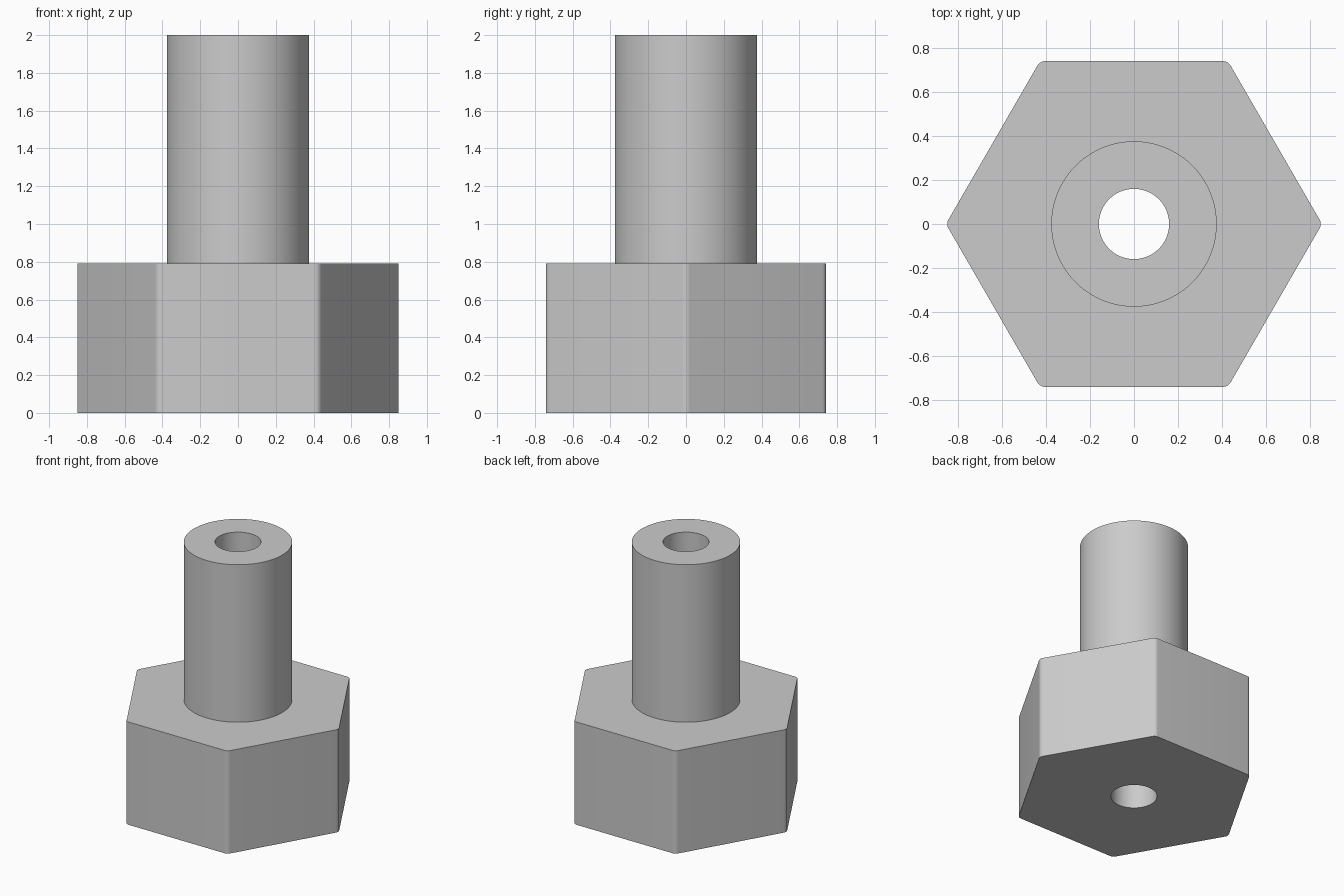
import bpy, bmesh
from math import cos, sin, pi, radians

cube = bpy.data.objects.get("Cube")
if cube:
    bpy.data.objects.remove(cube, do_unlink=True)

GREY = (0.6, 0.6, 0.6, 1)
SEGS = 16            # points per sixth of a turn
CORNER = 0.811       # distance from axis to the hexagon's corner centres
ROUND = 0.04         # hexagon corner rounding
SHANK, BORE = 0.377, 0.16
HEAD_TOP, TOP = 0.79, 2.0

metal = bpy.data.materials.new("light_grey_metal")
metal.use_nodes = True
metal.diffuse_color = GREY
metal.node_tree.nodes["Principled BSDF"].inputs["Base Color"].default_value = GREY


def ring(bm, radius, z, corner=0.0):
    """Circle, or a rounded hexagon when its arcs are pushed out to the corners."""
    verts = []
    for k in range(6):
        a = k * pi / 3
        for j in range(SEGS):
            t = a + ((j + 0.5) / SEGS - 0.5) * pi / 3
            verts.append(bm.verts.new((corner * cos(a) + radius * cos(t),
                                       corner * sin(a) + radius * sin(t), z)))
    return verts


# Hexagonal head, round shank and through bore as one closed skin
bm = bmesh.new()
rings = [
    ring(bm, ROUND, 0, CORNER),
    ring(bm, ROUND, HEAD_TOP, CORNER),
    ring(bm, SHANK, HEAD_TOP),
    ring(bm, SHANK, TOP),
    ring(bm, BORE, TOP),
    ring(bm, BORE, 0),
]
for low, high in zip(rings, rings[1:] + rings[:1]):
    for i in range(len(low)):
        n = (i + 1) % len(low)
        bm.faces.new((low[i], low[n], high[n], high[i]))
bmesh.ops.recalc_face_normals(bm, faces=bm.faces)

mesh = bpy.data.meshes.new("hex_standoff")
bm.to_mesh(mesh)
bm.free()
mesh.materials.append(metal)
standoff = bpy.data.objects.new("hex_standoff", mesh)
bpy.context.collection.objects.link(standoff)

# Smooth round walls, crisp rims
bpy.ops.object.select_all(action="DESELECT")
standoff.select_set(True)
bpy.context.view_layer.objects.active = standoff
bpy.ops.object.shade_smooth_by_angle(angle=radians(30))
